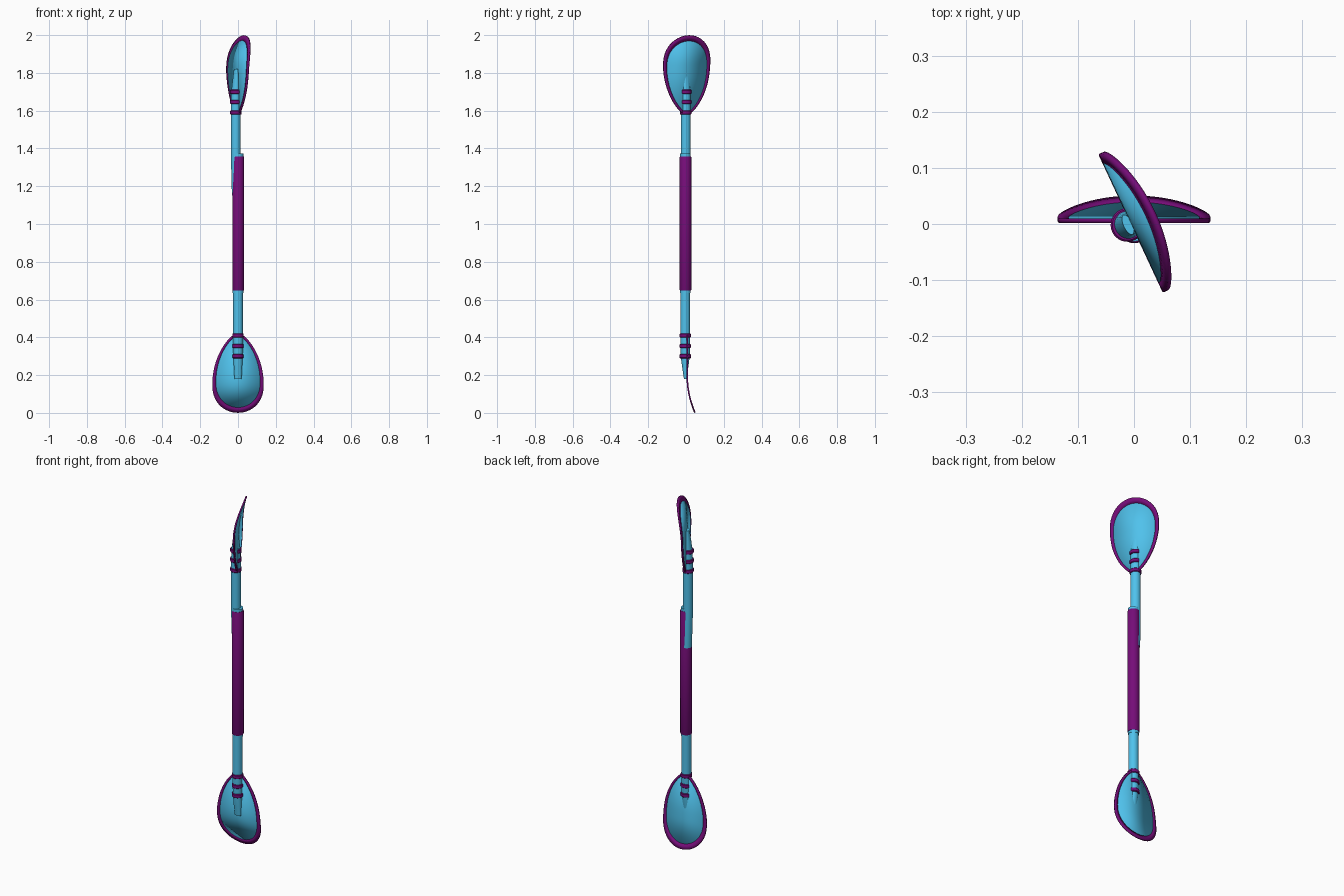
import bpy, math
from mathutils import Matrix

if "Cube" in bpy.data.objects:
    bpy.data.objects.remove(bpy.data.objects["Cube"])

def material(name, col):
    m = bpy.data.materials.new(name)
    m.diffuse_color = (*col, 1)
    m.use_nodes = True
    m.node_tree.nodes["Principled BSDF"].inputs["Base Color"].default_value = m.diffuse_color
    return m

BLUE = material("sky_blue", (0.08, 0.54, 0.84))
PURPLE = material("purple", (0.18, 0.004, 0.19))

def make(name, verts, faces, mat, matrix=Matrix(), thickness=0):
    me = bpy.data.meshes.new(name)
    me.from_pydata(verts, [], faces)
    me.materials.append(mat)
    ob = bpy.data.objects.new(name, me)
    bpy.context.collection.objects.link(ob)
    ob.matrix_world = matrix
    if thickness:
        s = ob.modifiers.new("thickness", 'SOLIDIFY')
        s.thickness, s.offset = thickness, 0
    bpy.ops.object.select_all(action='DESELECT')
    ob.select_set(True)
    bpy.context.view_layer.objects.active = ob
    bpy.ops.object.shade_smooth_by_angle(angle=math.radians(35))
    return ob

def loft(name, sections, mat, matrix=Matrix(), n=32):
    """Tube through elliptical sections (cx, cy, z, rx, ry), capped, listed upwards."""
    verts = [(cx + rx * math.cos(2 * math.pi * i / n), cy + ry * math.sin(2 * math.pi * i / n), z)
             for cx, cy, z, rx, ry in sections for i in range(n)]
    faces = [(k * n + i, k * n + (i + 1) % n, (k + 1) * n + (i + 1) % n, (k + 1) * n + i)
             for k in range(len(sections) - 1) for i in range(n)]
    faces += [tuple(reversed(range(n))), tuple(range(len(verts) - n, len(verts)))]
    return make(name, verts, faces, mat, matrix)

def half_width(z):
    if z < 0.15:
        return 0.136 * max(0, 1 - ((0.15 - z) / 0.148) ** 2.3) ** 0.5
    return 0.136 * max(0, 1 - ((z - 0.15) / 0.275) ** 2) ** 0.7

def bend(z):
    return 0.006 + 0.041 * max(0, (0.21 - z) / 0.208) ** 2.2

def blade(prefix, matrix):
    # closed egg outline, and the smaller outline where rim meets panel
    steps = 40
    zs = [0.2135 - 0.2115 * math.cos(math.pi * i / steps) for i in range(steps + 1)]
    outer = [(half_width(z), z) for z in zs] + [(-half_width(z), z) for z in zs[-2:0:-1]]
    inner = [(x * 0.86, 0.03 + (z - 0.002) * 0.9) for x, z in outer]
    n = len(outer)
    pts = [(x, bend(z), z) for x, z in outer + inner]
    make(prefix + "_blade_rim", pts,
         [(i, (i + 1) % n, n + (i + 1) % n, n + i) for i in range(n)], PURPLE, matrix, 0.008)
    # panel is straight across, so one strip of faces is enough
    faces = [(0, 1, n - 1)]
    faces += [(i, i + 1, n - i - 1, n - i) for i in range(1, steps - 1)]
    faces.append((steps - 1, steps, steps + 1))
    make(prefix + "_blade_panel", pts[n:], faces, BLUE, matrix, 0.007)

def paddle_half(prefix, matrix, lean):
    blade(prefix, matrix)
    # shaft flattening into a tongue on the blade
    cy = -0.004
    loft(prefix + "_shaft", [
        (0, -0.003, 0.18, 0.019, 0.008), (0, -0.004, 0.24, 0.022, 0.016),
        (0, cy, 0.30, 0.025, 0.024), (0, cy, 0.42, 0.026, 0.026),
        (0, cy, 0.64, 0.026, 0.026), (0, cy + lean, 0.85, 0.026, 0.026)], BLUE, matrix)
    # three bands binding blade to shaft
    for k, z in enumerate((0.30, 0.354, 0.41)):
        loft(f"{prefix}_band_{k + 1}", [
            (0, cy, z - 0.011, 0.027, 0.027), (0, cy, z - 0.008, 0.030, 0.030),
            (0, cy, z + 0.008, 0.030, 0.030), (0, cy, z + 0.011, 0.027, 0.027)], PURPLE, matrix)

paddle_half("lower", Matrix(), 0.002)
# upper half is turned end for end and feathered
upper = (Matrix.Translation((-0.008, 0, 2)) @ Matrix.Rotation(math.radians(-65), 4, 'Z')
         @ Matrix.Rotation(math.pi, 4, 'Y'))
paddle_half("upper", upper, 0.006)

# central sleeve and grip
loft("sleeve", [(0, -0.003, 0.635, 0.028, 0.028), (0, -0.003, 1.372, 0.028, 0.028)], BLUE)
loft("grip", [(0.001, -0.003, 0.648, 0.029, 0.029), (0.001, -0.003, 0.652, 0.031, 0.031),
              (0.001, -0.003, 1.353, 0.031, 0.031), (0.001, -0.003, 1.357, 0.029, 0.029)], PURPLE)
